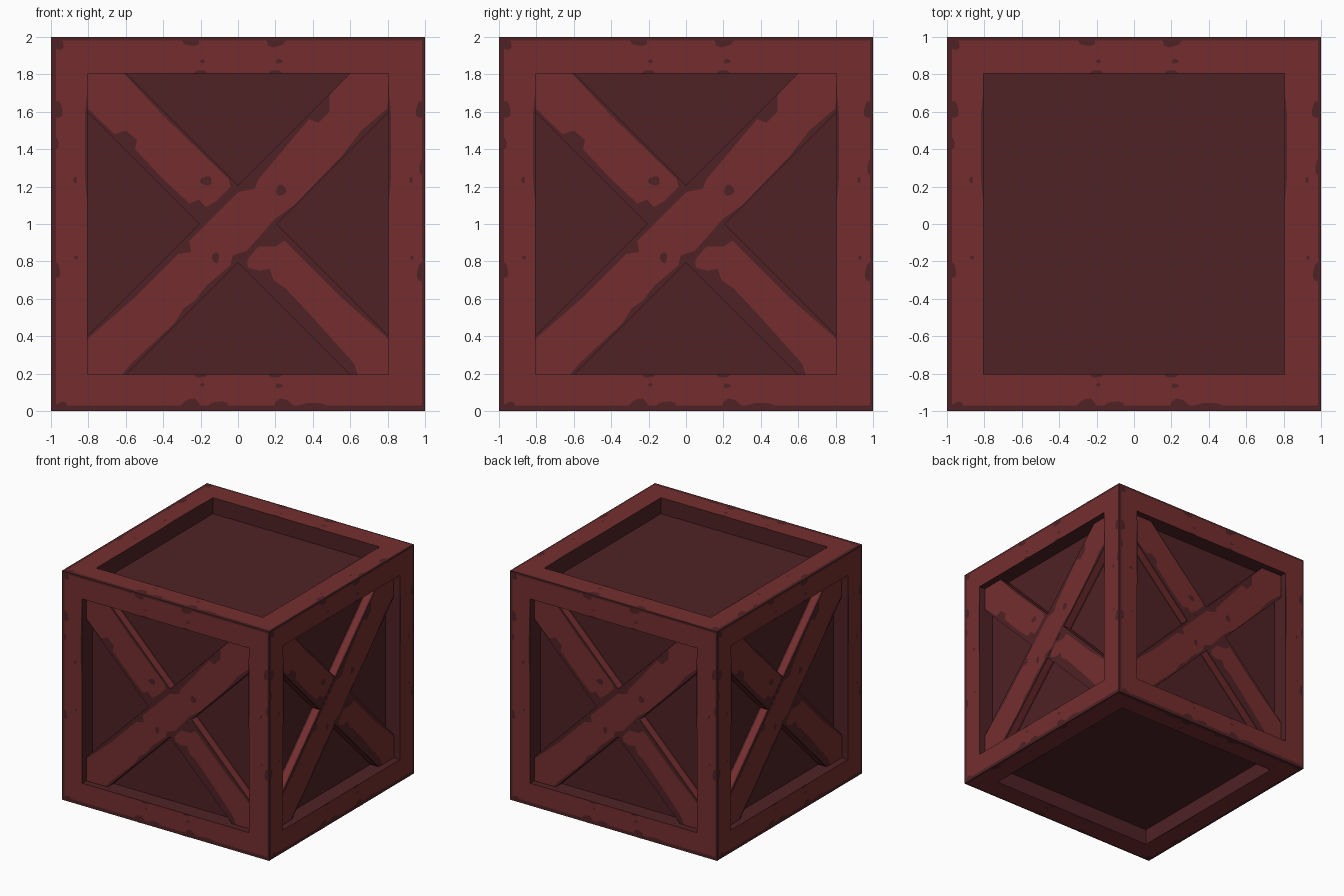
import bpy, bmesh, math
from mathutils import Matrix, Vector

if "Cube" in bpy.data.objects:
    bpy.data.objects.remove(bpy.data.objects["Cube"])

IN, PANEL, TOP = 0.805, 0.86, 0.94      # opening half size, panel depth, brace depth
C = 0.207                               # brace half width measured along an axis


def material(name, rgb):
    m = bpy.data.materials.new(name)
    m.diffuse_color = (*rgb, 1)
    m.use_nodes = True
    m.node_tree.nodes["Principled BSDF"].inputs["Base Color"].default_value = m.diffuse_color
    return m


MATS = [material("dark_red_wood", (0.078, 0.0160, 0.0180)),
        material("red_paint", (0.176, 0.0270, 0.0280))]
DARK, RED = 0, 1

# Every side is drawn in (u right, v up, w outward) and turned into place
BASE = Matrix(((1, 0, 0, 0), (0, 0, -1, 0), (0, 1, 0, 0), (0, 0, 0, 1)))
LIFT = Matrix.Translation((0, 0, 1))
WALLS = [LIFT @ Matrix.Rotation(math.radians(90 * i), 4, 'Z') @ BASE for i in range(4)]
CAPS = [LIFT @ Matrix.Rotation(math.radians(a), 4, 'X') @ BASE for a in (-90, 90)]


def face(bm, pts, out, mat):
    """Add a polygon whose normal follows the direction out."""
    f = bm.faces.new([bm.verts.new(p) for p in pts])
    f.normal_update()
    if f.normal.dot(Vector(out)) < 0:
        f.normal_flip()
    f.material_index = mat


def build(name, draw, sides):
    """Draw a part once and repeat it on the given sides."""
    bm = bmesh.new()
    for m in sides:
        part = bmesh.new()
        draw(part)
        vmap = {v: bm.verts.new(m @ v.co) for v in part.verts}
        for f in part.faces:
            bm.faces.new([vmap[v] for v in f.verts]).material_index = f.material_index
        part.free()
    bmesh.ops.remove_doubles(bm, verts=bm.verts, dist=0.0003)
    me = bpy.data.meshes.new(name)
    bm.to_mesh(me)
    bm.free()
    for m in MATS:
        me.materials.append(m)
    ob = bpy.data.objects.new(name, me)
    bpy.context.collection.objects.link(ob)


def square(u0, u1, v0, v1):
    return [(u0, v0), (u1, v0), (u1, v1), (u0, v1)]


def blob(bm, u, v, ru, rv, w, n=10):
    """Thin worn patch, kept within the crate outline."""
    pts = []
    for i in range(n):
        a = 2 * math.pi * i / n
        k = 1 + 0.12 * math.sin(3 * a + u * 9)
        pts.append((max(-.999, min(.999, u + ru * k * math.cos(a))),
                    max(-.999, min(.999, v + rv * k * math.sin(a))), w))
    face(bm, pts, (0, 0, 1), DARK)


# Frame: worn outer border, painted face, recess walls
def frame(bm):
    rings = [square(-1, 1, -1, 1), square(-.974, .983, -.97, .982),
             square(-IN, IN, -IN, IN)]
    for k, mat in ((0, DARK), (1, RED)):
        a, b = rings[k], rings[k + 1]
        for i in range(4):
            j = (i + 1) % 4
            face(bm, [(*p, 1) for p in (a[i], a[j], b[j], b[i])], (0, 0, 1), mat)
    q = rings[2]
    for i in range(4):
        a, b = q[i], q[(i + 1) % 4]
        face(bm, [(*a, 1), (*b, 1), (*b, PANEL), (*a, PANEL)],
             (-(a[0] + b[0]), -(a[1] + b[1]), 0), DARK)


def panel(bm):
    face(bm, [(*p, PANEL) for p in square(-IN, IN, -IN, IN)], (0, 0, 1), DARK)


# Chipped paint on the frame: border bites and small spots
def chips(bm):
    bites = [(-.97, .61, .035, .045), (-.975, .43, .018, .03), (-.97, -.25, .02, .04),
             (.98, .61, .03, .045), (.985, -.26, .03, .05), (.985, .3, .015, .04),
             (-.25, -.97, .05, .035), (-.1, -.97, .05, .022), (.24, -.97, .05, .035),
             (.4, -.975, .09, .018), (-.25, .98, .045, .03), (.2, .98, .05, .035),
             (-.94, -.97, .03, .02), (-.96, .96, .03, .03)]
    spots = [(-.87, .235, .012, .018), (-.865, -.18, .012, .01), (.925, .235, .01, .016),
             (.93, -.18, .01, .01), (-.19, .87, .012, .01), (.22, .87, .018, .012),
             (-.19, -.86, .012, .01), (.22, -.865, .02, .012)]
    for b in bites + spots:
        blob(bm, *b, 1.002)
    for s in (-1, 1):       # thin wear along the upright openings
        face(bm, [(s * IN, .72, 1.002), (s * (IN + .012), .6, 1.002),
                  (s * (IN + .014), .25, 1.002), (s * IN, .1, 1.002)], (0, 0, 1), DARK)
        for u in (-.2, .2):
            face(bm, [(u - .04, s * IN, 1.002), (u + .04, s * IN, 1.002),
                      (u + .02, s * (IN + .015), 1.002),
                      (u - .02, s * (IN + .015), 1.002)], (0, 0, 1), DARK)


# Diagonal brace fitted in the opening, with a painted strip on its long sides
def brace(flip, top):
    def draw(bm):
        e = IN - C
        hexa = [(-IN, -IN), (-e, -IN), (IN, e), (IN, IN), (e, IN), (-IN, -e)]
        hexa = [(u * flip, v) for u, v in hexa]
        face(bm, [(*p, top) for p in hexa], (0, 0, 1), DARK)
        for i, j in ((1, 2), (4, 5)):
            a, b = Vector(hexa[i]), Vector(hexa[j])
            mid = a + b
            n = mid.normalized() * 0.002
            face(bm, [(*a, PANEL), (*b, PANEL), (*b, top), (*a, top)], (*mid, 0), DARK)
            a2, b2 = a.lerp(b, .03) + n, a.lerp(b, .97) + n
            face(bm, [(*a2, PANEL + .016), (*b2, PANEL + .016),
                      (*b2, top - .012), (*a2, top - .012)], (*mid, 0), RED)
    return draw


# Ragged paint left on the front of each brace
def rising_paint(bm):
    pts = [(-.805, -.805), (-.62, -.805), (-.57, -.745), (-.34, -.53), (-.29, -.45),
           (-.23, -.41), (-.17, -.33), (-.04, -.22), (-.03, -.17), (.05, -.14),
           (.2, .03), (.3, .1), (.56, .37), (.66, .5), (.8, .62), (.805, .805),
           (.6, .805), (.49, .69), (.49, .6), (.43, .54), (.38, .56), (.11, .24),
           (.09, .19), (.0, .17), (-.2, -.03), (-.26, -.09), (-.25, -.15),
           (-.32, -.16), (-.56, -.4), (-.805, -.615)]
    face(bm, [(*p, TOP + .002) for p in pts], (0, 0, 1), RED)
    blob(bm, .23, .18, .027, .03, TOP + .004)
    blob(bm, -.12, -.18, .02, .03, TOP + .004)


def falling_paint(bm):
    upper = [(-.805, .805), (-.805, .62), (-.66, .48), (-.6, .5), (-.54, .45),
             (-.55, .4), (-.4, .24), (-.26, .11), (-.21, .13), (-.17, .09),
             (-.12, .12), (-.04, .2), (-.05, .24), (-.4, .58), (-.61, .805)]
    lower = [(.805, -.805), (.805, -.615), (.56, -.4), (.25, -.09), (.2, -.12),
             (.11, -.12), (.05, -.19), (.05, -.23), (.11, -.25), (.17, -.24),
             (.19, -.3), (.25, -.34), (.4, -.5), (.62, -.745), (.64, -.805)]
    for pts in (upper, lower):
        face(bm, [(*p, TOP + .002) for p in pts], (0, 0, 1), RED)
    blob(bm, -.17, .23, .033, .025, TOP + .004)
    blob(bm, .19, -.06, .03, .03, TOP + .002)


build("crate_frame", frame, WALLS + CAPS)
build("crate_panels", panel, WALLS + CAPS)
build("frame_paint_chips", chips, WALLS + CAPS)
build("rising_braces", brace(1, TOP), WALLS)
build("falling_braces", brace(-1, TOP - .001), WALLS)
build("rising_brace_paint", rising_paint, WALLS)
build("falling_brace_paint", falling_paint, WALLS)
